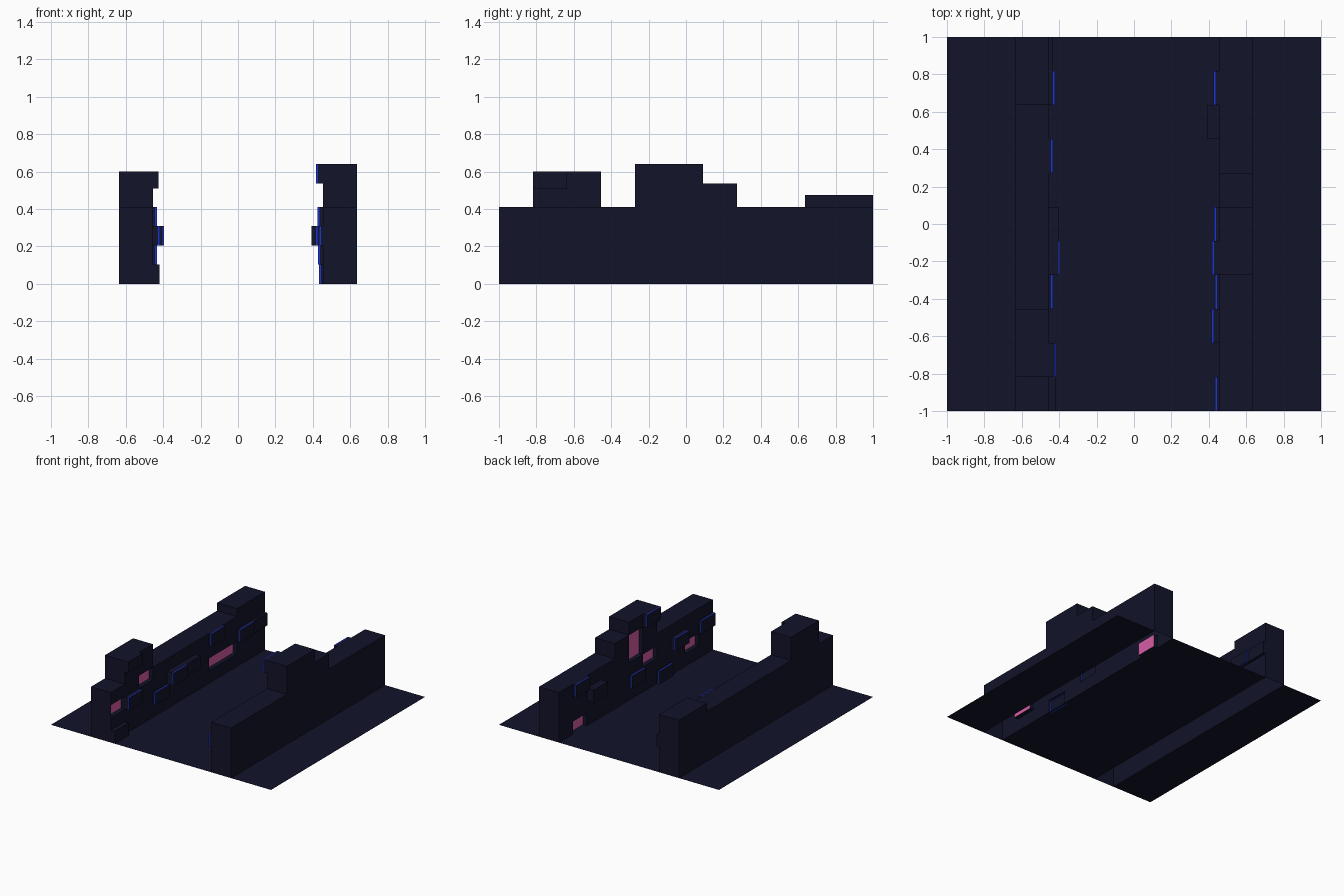
import bpy, bmesh
from mathutils import Vector

if "Cube" in bpy.data.objects:
    bpy.data.objects.remove(bpy.data.objects["Cube"])

CELL = 2 / 11
INNER, OUTER = 0.455, 0.636
ROWS = [0, 0.103, 0.205, 0.308, 0.41]
DARK, BLUE, PINK = 0, 1, 2


def material(name, rgb):
    m = bpy.data.materials.new(name)
    m.diffuse_color = (*rgb, 1)
    m.use_nodes = True
    m.node_tree.nodes["Principled BSDF"].inputs["Base Color"].default_value = m.diffuse_color
    return m


MATS = [material("dark_panel", (0.006, 0.0065, 0.023)),
        material("blue_trim", (0.01, 0.035, 0.65)),
        material("pink_window", (0.68, 0.11, 0.38))]


def quad(bm, pts, facing, mat=DARK):
    f = bm.faces.new([bm.verts.new(p) for p in pts])
    f.normal_update()
    if f.normal.dot(Vector(facing)) < 0:
        f.normal_flip()
    f.material_index = mat


def finish(bm, name):
    me = bpy.data.meshes.new(name)
    bmesh.ops.remove_doubles(bm, verts=bm.verts, dist=1e-5)
    bm.to_mesh(me)
    bm.free()
    for m in MATS:
        me.materials.append(m)
    ob = bpy.data.objects.new(name, me)
    bpy.context.collection.objects.link(ob)


def rect(x, y0, y1, z0, z1):
    return [(x, y0, z0), (x, y1, z0), (x, y1, z1), (x, y0, z1)]


def ring(bm, xa, xb, box, mat, inward):
    """Four side faces joining two depths of one wall cell."""
    a, b = rect(xa, *box), rect(xb, *box)
    for i, d in enumerate([(0, 0, -1), (0, 1, 0), (0, 0, 1), (0, -1, 0)]):
        j = (i + 1) % 4
        quad(bm, [a[i], a[j], b[j], b[i]], Vector(d) * (-1 if inward else 1), mat)


def wall(name, s, raised, panels, windows):
    """s: side of the street; raised: column -> extra row tops;
    panels: (column, row) -> (face position, trim); windows: set of (column, row, columns, rows)."""
    bm = bmesh.new()
    tops = [ROWS + raised.get(c, []) for c in range(11)]
    covered = {(c + i, r + j) for c, r, w, h in windows for i in range(w) for j in range(h)}
    for c, rows in enumerate(tops):
        y0, y1 = -1 + c * CELL, -1 + (c + 1) * CELL
        top = rows[-1]
        # outer face and top
        quad(bm, rect(s * OUTER, y0, y1, 0, top), (s, 0, 0))
        quad(bm, [(s * INNER, y0, top), (s * OUTER, y0, top),
                  (s * OUTER, y1, top), (s * INNER, y1, top)], (0, 0, 1))
        # end faces and height steps
        for n, y, d in ((c - 1, y0, -1), (c + 1, y1, 1)):
            low = tops[n][-1] if 0 <= n < 11 else 0
            if low < top:
                quad(bm, [(s * INNER, y, low), (s * OUTER, y, low),
                          (s * OUTER, y, top), (s * INNER, y, top)], (0, d, 0))
        # inner cells, flush or protruding
        for r in range(len(rows) - 1):
            if (c, r) in covered:
                continue
            box = (y0, y1, rows[r], rows[r + 1])
            face, trim = panels.get((c, r), (INNER, DARK))
            if face < INNER:
                ring(bm, s * INNER, s * (face + 0.01), box, DARK, False)
                ring(bm, s * (face + 0.01), s * face, box, trim, False)
            quad(bm, rect(s * face, *box), (-s, 0, 0))
    # recessed windows
    for c, r, w, h in windows:
        box = (-1 + c * CELL, -1 + (c + w) * CELL, tops[c][r], tops[c][r + h])
        back = INNER + 0.035
        ring(bm, s * INNER, s * back, box, DARK, True)
        quad(bm, rect(s * back, *box), (-s, 0, 0), PINK)
    finish(bm, name)


wall("left_wall", -1,
     {1: [0.51, 0.6], 2: [0.51, 0.6], 9: [0.475], 10: [0.475]},
     {(0, 0): (0.42, DARK), (1, 2): (0.417, BLUE), (1, 5): (0.424, DARK),
      (3, 1): (0.433, BLUE), (4, 2): (0.395, BLUE), (5, 2): (0.405, DARK),
      (7, 3): (0.433, BLUE), (9, 2): (0.423, BLUE), (10, 2): (0.433, DARK)},
     [(0, 2, 1, 1), (2, 3, 1, 1), (7, 1, 2, 1)])

wall("right_wall", 1,
     {4: [0.535, 0.64], 5: [0.535, 0.64], 6: [0.535]},
     {(0, 2): (0.433, BLUE), (2, 2): (0.414, BLUE), (3, 0): (0.433, BLUE),
      (4, 5): (0.418, BLUE), (5, 1): (0.428, BLUE), (8, 2): (0.393, DARK),
      (9, 3): (0.425, BLUE)},
     [(1, 1, 1, 1), (4, 2, 1, 1), (5, 3, 1, 2), (9, 0, 1, 1)])

# floor strips, open beneath the hollow walls
for name, xa, xb in (("street_floor", -INNER, INNER),
                     ("left_floor", -1, -OUTER), ("right_floor", OUTER, 1)):
    bm = bmesh.new()
    quad(bm, [(xa, -1, 0), (xb, -1, 0), (xb, 1, 0), (xa, 1, 0)], (0, 0, 1))
    finish(bm, name)
